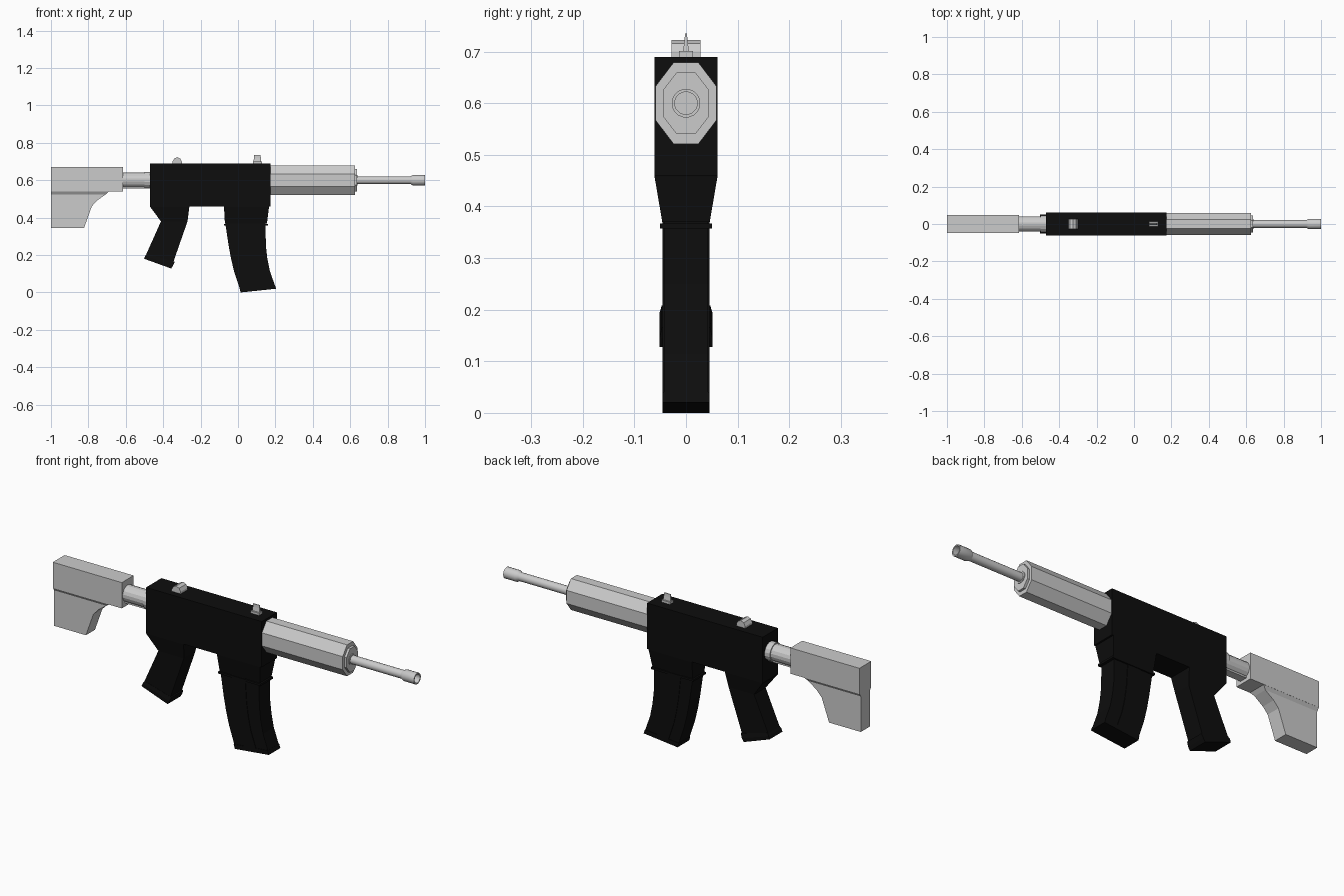
import bpy, bmesh
from math import sin, cos, pi

if "Cube" in bpy.data.objects:
    bpy.data.objects.remove(bpy.data.objects["Cube"])

black = bpy.data.materials.new("black")
black.diffuse_color = (0.004, 0.004, 0.004, 1)
black.use_nodes = True
black.node_tree.nodes["Principled BSDF"].inputs["Base Color"].default_value = black.diffuse_color


def loft(name, rings, mat=None, smooth=False):
    """Skin a list of equal-length closed rings and cap both ends."""
    bm = bmesh.new()
    vs = [[bm.verts.new(p) for p in r] for r in rings]
    n = len(vs[0])
    for a, b in zip(vs, vs[1:]):
        for i in range(n):
            j = (i + 1) % n
            bm.faces.new((a[i], a[j], b[j], b[i]))
    bm.faces.new(vs[0])
    bm.faces.new(vs[-1])
    bmesh.ops.recalc_face_normals(bm, faces=bm.faces)
    me = bpy.data.meshes.new(name)
    bm.to_mesh(me)
    bm.free()
    ob = bpy.data.objects.new(name, me)
    bpy.context.collection.objects.link(ob)
    if mat:
        me.materials.append(mat)
    if smooth:
        bpy.ops.object.select_all(action='DESELECT')
        ob.select_set(True)
        bpy.context.view_layer.objects.active = ob
        bpy.ops.object.shade_smooth_by_angle(angle=0.6)
    return ob


def slab(name, sections, mat=None):
    """Loft of rectangles, each given as rear x, rear z, front x, front z, half width."""
    return loft(name, [[(xa, -w, za), (xb, -w, zb), (xb, w, zb), (xa, w, za)]
                       for xa, za, xb, zb, w in sections], mat)


def box(name, x0, x1, z0, z1, w, mat=None):
    return slab(name, [(x0, z0, x1, z0, w), (x0, z1, x1, z1, w)], mat)


def lathe(name, stations, sides, smooth=False):
    """Round part along x on the bore line, stations are (x, radius)."""
    return loft(name, [[(x, r * cos(2 * pi * (i + .5) / sides),
                         .6 + r * sin(2 * pi * (i + .5) / sides))
                        for i in range(sides)] for x, r in stations], smooth=smooth)


def octagon(x, a, b, c, d):
    """Stretched octagon: flat top half a, half width b, flat side half c, half height d."""
    return [(x, y, .6 + z) for y, z in ((a, d), (b, c), (b, -c), (a, -d),
                                       (-a, -d), (-b, -c), (-b, c), (-a, d))]


# receiver
box("receiver", -.47, .175, .46, .69, .061, black)

# pistol grip with flared base
slab("grip", [(-.47, .47, -.255, .47, .061), (-.47, .458, -.26, .458, .061),
              (-.412, .38, -.27, .38, .046), (-.49, .205, -.345, .165, .046)], black)
slab("grip_base", [(-.488, .208, -.338, .165, .047), (-.496, .195, -.347, .145, .051),
                   (-.502, .18, -.357, .128, .051)], black)

# magazine well and its lip
slab("magazine_well", [(-.075, .47, .168, .47, .061), (-.075, .458, .166, .458, .061),
                       (-.07, .37, .155, .37, .046)], black)
box("magazine_lip", -.076, .161, .357, .367, .05, black)

# curved magazine with a raised rib on both sides
curve = [(-.068, .37, .147, .37), (-.05, .25, .149, .25), (-.036, .175, .157, .18),
         (-.02, .11, .17, .115), (.015, .004, .203, .022)]
slab("magazine", [s + (.043,) for s in curve], black)


def part(s, t):
    return s[0] + (s[2] - s[0]) * t, s[1] + (s[3] - s[1]) * t


slab("magazine_rib", [part(s, .3) + part(s, .65) + (.046,) for s in curve], black)
slab("magazine_floor", [(.008, .022, .197, .04, .046), (.0145, 0, .204, .02, .046)], black)

# handguard and its front cap
loft("handguard", [octagon(.17, .024, .059, .033, .079), octagon(.625, .024, .059, .033, .079)])
loft("handguard_cap", [octagon(.62, .018, .045, .025, .06), octagon(.637, .018, .045, .025, .06)])
lathe("barrel_collar", [(.63, .028), (.64, .028)], 16)

# barrel and hollow muzzle
lathe("barrel", [(.63, .021), (.94, .021)], 16, True)
lathe("muzzle", [(.922, .021), (.935, .028), (1, .028), (1, .022), (.95, .022)], 16, True)

# buffer tube with ribs and ring
lathe("buffer_tube", [(-.63, .041), (-.46, .041)], 16)
lathe("buffer_ring", [(-.5, .046), (-.46, .046)], 16)
box("buffer_rail", -.63, -.46, .556, .6, .02)

# stock: top block, sloped neck, lower butt
box("stock_block", -1, -.615, .54, .67, .047)
slab("stock_butt", [(-1, .541, -.69, .541, .047), (-1, .524, -.708, .524, .036),
                    (-1, .505, -.755, .49, .036), (-1, .465, -.782, .46, .036),
                    (-1, .345, -.823, .345, .036)])

# rear sight, rounded on top
loft("rear_sight", [[(x, y, z) for x, z in ((-.35, .685), (-.35, .7), (-.341, .716), (-.325, .723),
                                            (-.309, .716), (-.3, .7), (-.3, .685))]
                    for y in (-.028, .028)])

# front sight: base and thin blade
box("front_sight_base", .08, .127, .685, .701, .014)
slab("front_sight_blade", [(.083, .7, .124, .7, .006), (.085, .72, .122, .72, .003),
                           (.086, .735, .121, .735, .002)])
